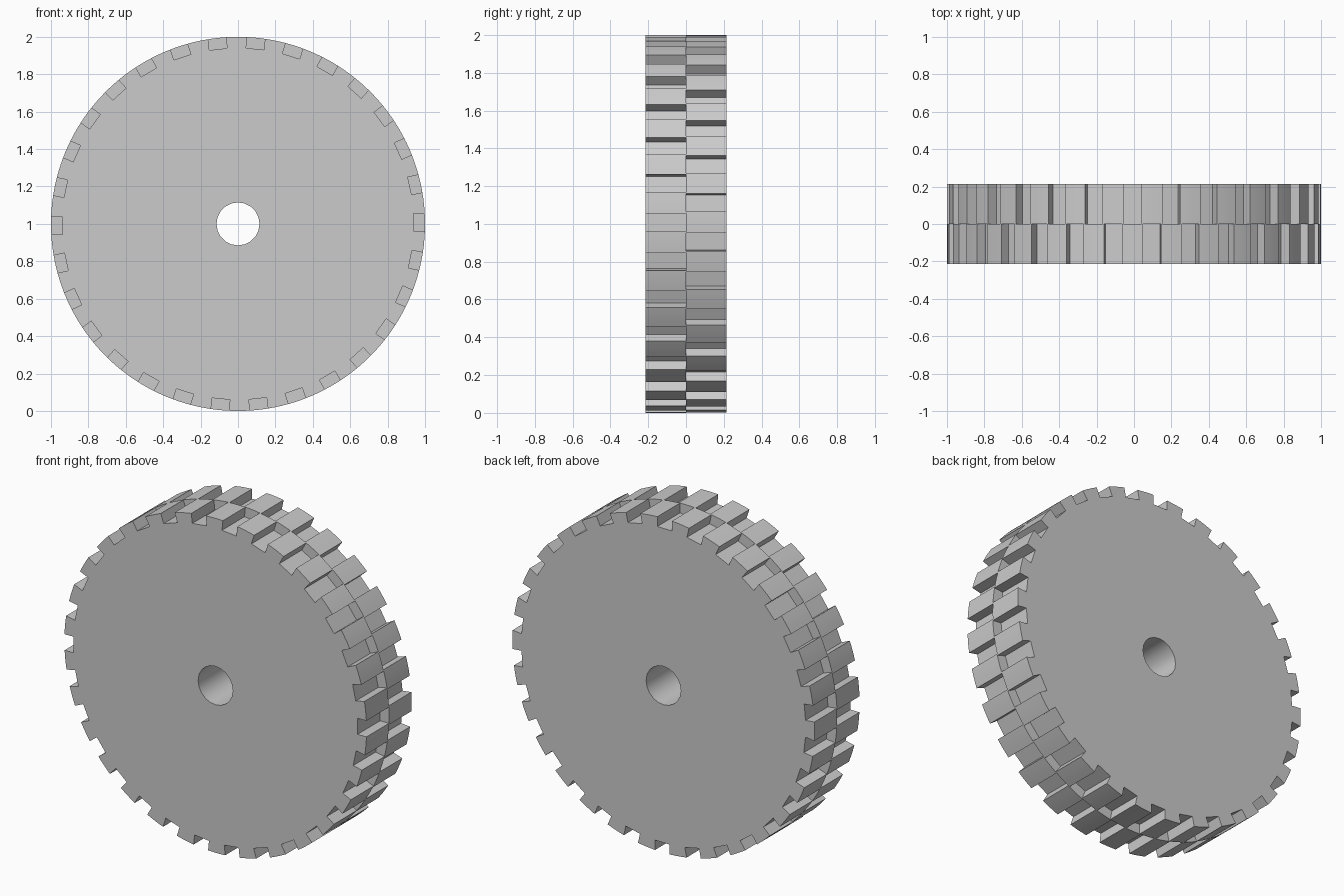
import bpy
import bmesh
import math
from mathutils import Vector

cube = bpy.data.objects.get("Cube")
if cube:
    bpy.data.objects.remove(cube, do_unlink=True)

TEETH = 30
PITCH = math.tau / TEETH
RADIUS = 1.0
FLOOR = 0.94          # radius of the notch floor
NOTCH = 0.048         # half width of a notch
BORE = 0.115
HALF_DEPTH = 0.213
TURN = math.radians(0.45)

# One grey for the whole wheel
grey = bpy.data.materials.new("plain grey")
grey.use_nodes = True
colour = (0.6, 0.6, 0.6, 1.0)
grey.diffuse_color = colour
grey.node_tree.nodes["Principled BSDF"].inputs["Base Color"].default_value = colour


def polar(radius, angle, y):
    return Vector((radius * math.cos(angle), y, 1 + radius * math.sin(angle)))


def toothed_outline(phase, y):
    """Circle with parallel-sided notches, each followed by a rounded tooth."""
    points = []
    edge = math.asin(NOTCH / RADIUS)
    corner = math.atan2(NOTCH, FLOOR)
    floor_radius = math.hypot(NOTCH, FLOOR)
    for i in range(TEETH):
        a = phase + i * PITCH
        points += [polar(floor_radius, a - corner, y), polar(floor_radius, a + corner, y)]
        points += [polar(RADIUS, a + edge + (PITCH - 2 * edge) * k / 3, y) for k in range(4)]
    return points


def wheel_half(name, phase, y0, y1):
    bm = bmesh.new()
    bore = [polar(BORE, math.tau * k / 20, y0) for k in range(20)]
    edges = []
    for loop in (toothed_outline(phase, y0), bore):
        verts = [bm.verts.new(p) for p in loop]
        edges += [bm.edges.new((v, verts[i - 1])) for i, v in enumerate(verts)]
    # Fill the face around the bore, then pull it through to the other side
    bmesh.ops.triangle_fill(bm, edges=edges, use_beauty=True, use_dissolve=False)
    result = bmesh.ops.extrude_face_region(bm, geom=bm.faces[:], use_keep_orig=True)
    moved = [g for g in result["geom"] if isinstance(g, bmesh.types.BMVert)]
    bmesh.ops.translate(bm, verts=moved, vec=(0, y1 - y0, 0))
    bmesh.ops.recalc_face_normals(bm, faces=bm.faces[:])
    mesh = bpy.data.meshes.new(name)
    bm.to_mesh(mesh)
    bm.free()
    mesh.materials.append(grey)
    obj = bpy.data.objects.new(name, mesh)
    bpy.context.collection.objects.link(obj)
    bpy.ops.object.select_all(action="DESELECT")
    obj.select_set(True)
    bpy.context.view_layer.objects.active = obj
    bpy.ops.object.shade_smooth_by_angle(angle=math.radians(30))
    return obj


# Two halves, with the back teeth staggered by half a pitch
wheel_half("front_wheel_half", TURN, -HALF_DEPTH, 0)
wheel_half("back_wheel_half", TURN + PITCH / 2, 0, HALF_DEPTH)
